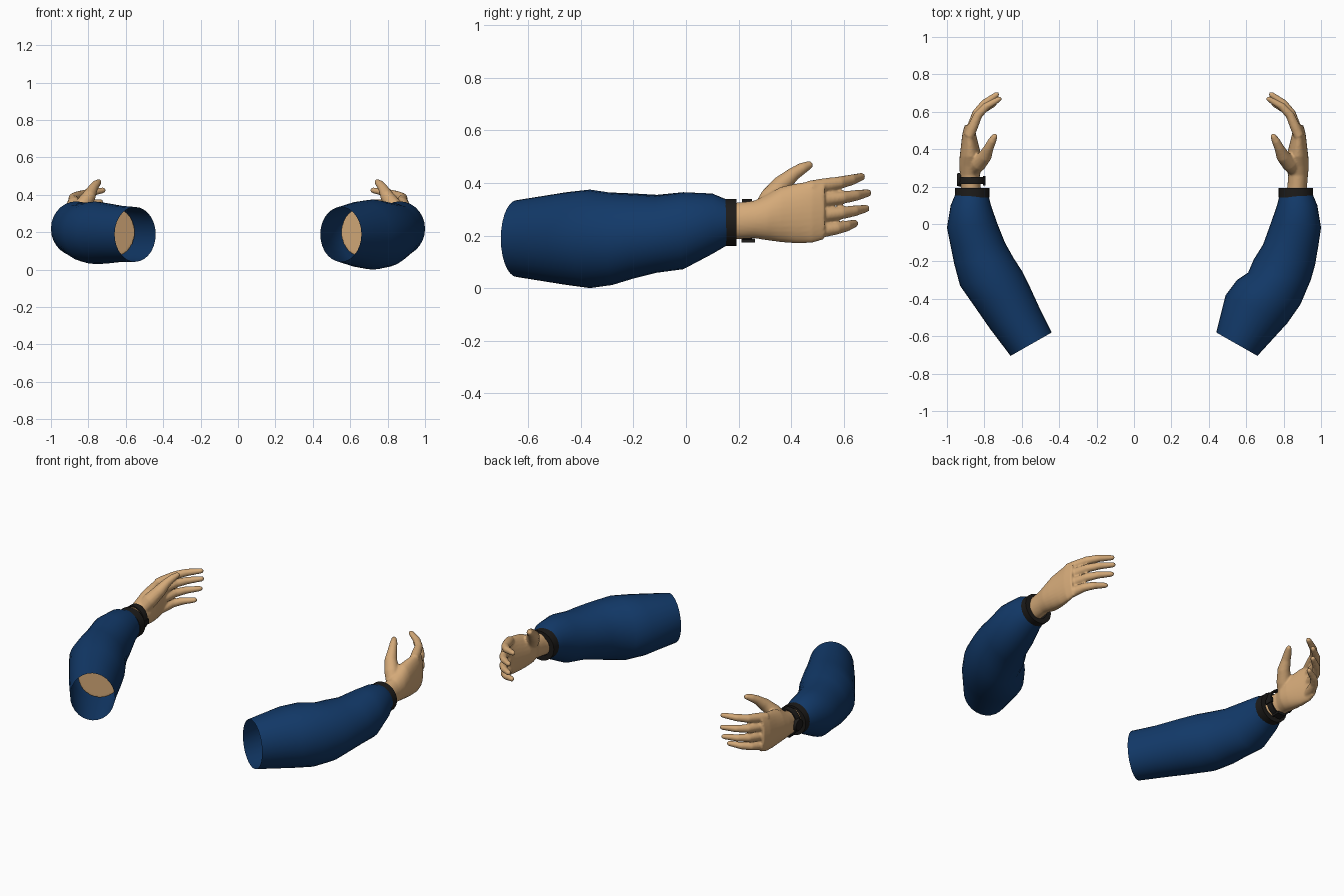
import bpy, bmesh, math
from mathutils import Vector

cube = bpy.data.objects.get("Cube")
if cube:
    bpy.data.objects.remove(cube)


def material(name, rgb):
    m = bpy.data.materials.new(name)
    m.use_nodes = True
    m.diffuse_color = (*rgb, 1)
    m.node_tree.nodes["Principled BSDF"].inputs["Base Color"].default_value = (*rgb, 1)
    return m


BLUE = material("navy cloth", (0.006, 0.041, 0.14))
SKIN = material("skin", (0.66, 0.40, 0.19))
BLACK = material("black strap", (0.012, 0.011, 0.01))


def bridge(bm, rings, caps):
    """Join rings of equal length with quads, and close the ends if asked."""
    rows = [[bm.verts.new(p) for p in ring] for ring in rings]
    n = len(rows[0])
    for a, b in zip(rows, rows[1:]):
        for i in range(n):
            bm.faces.new((a[i], a[(i + 1) % n], b[(i + 1) % n], b[i]))
    if caps:
        bm.faces.new(rows[0])
        bm.faces.new(rows[-1])


def section(inner, outer, low, high, sides=28):
    """Upright oval spanning two plan points and two heights."""
    a, b = Vector((*inner, 0)), Vector((*outer, 0))
    mid, half = (a + b) / 2, (b - a) / 2
    zc, zr = (low + high) / 2, (high - low) / 2
    ring = []
    for i in range(sides):
        t = math.tau * i / sides
        ring.append(mid + half * math.cos(t) + Vector((0, 0, zc + zr * math.sin(t))))
    return ring


def tube(bm, points, radii, sides=14):
    """Rounded tapering tube along a path."""
    pts = [Vector(p) for p in points]
    rings = []
    for i, p in enumerate(pts):
        d = (pts[min(i + 1, len(pts) - 1)] - pts[max(i - 1, 0)]).normalized()
        u = d.cross(Vector((0, 0, 1))).normalized()
        v = u.cross(d)
        steps = [(0, 1)] if i < len(pts) - 1 else [(0, 1), (0.5, 0.87), (0.85, 0.53), (1, 0.15)]
        for ahead, k in steps:
            r = radii[i]
            rings.append([p + d * ahead * r + (u * math.cos(t) + v * math.sin(t)) * r * k
                          for t in (math.tau * j / sides for j in range(sides))])
    bridge(bm, rings, True)


def finish(bm, name, mat, side, angle=50):
    for v in bm.verts:
        v.co.x *= side
    bmesh.ops.recalc_face_normals(bm, faces=bm.faces)
    mesh = bpy.data.meshes.new(name)
    bm.to_mesh(mesh)
    bm.free()
    mesh.materials.append(mat)
    ob = bpy.data.objects.new(name, mesh)
    bpy.context.collection.objects.link(ob)
    bpy.ops.object.select_all(action='DESELECT')
    ob.select_set(True)
    bpy.context.view_layer.objects.active = ob
    bpy.ops.object.shade_smooth_by_angle(angle=math.radians(angle))
    return ob


def block(bm, centre, size):
    made = bmesh.ops.create_cube(bm, size=1)["verts"]
    for v in made:
        v.co = Vector(centre) + Vector([c * s for c, s in zip(v.co, size)])


def band(bm, inner, outer, low, high, depth, thick):
    """Flat strap loop running round the wrist."""
    def ring(dy, cut):
        return section((inner[0] + cut, inner[1] + dy), (outer[0] - cut, outer[1] + dy),
                       low + cut, high - cut)
    bridge(bm, [ring(0, 0), ring(depth, 0), ring(depth, thick), ring(0, thick), ring(0, 0)], False)


# Sleeve sections: inner plan point, outer plan point, bottom, top
opening = [((0.44, -0.58), (0.66, -0.705), 0.042, 0.335)]
lower = [((0.73, 0), (1, -0.02), 0.072, 0.365),
         ((0.765, 0.1), (0.98, 0.1), 0.13, 0.36),
         ((0.78, 0.16), (0.955, 0.16), 0.165, 0.335)]
left_upper = [((0.49, -0.38), (0.82, -0.53), 0.012, 0.365),
              ((0.55, -0.3), (0.89, -0.43), 0, 0.375),
              ((0.61, -0.26), (0.945, -0.3), 0.012, 0.362),
              ((0.64, -0.19), (0.968, -0.22), 0.035, 0.358),
              ((0.69, -0.11), (0.985, -0.12), 0.058, 0.352)]
right_upper = [((0.5, -0.46), (0.77, -0.56), 0.04, 0.342),
               ((0.555, -0.34), (0.86, -0.43), 0.032, 0.355),
               ((0.6, -0.25), (0.93, -0.33), 0.03, 0.364),
               ((0.645, -0.18), (0.962, -0.21), 0.04, 0.36),
               ((0.69, -0.1), (0.98, -0.12), 0.06, 0.355)]

# Forearm, wrist and palm sections
arm = [((0.55, -0.365), (0.76, -0.485), 0.07, 0.33),
       ((0.67, -0.18), (0.93, -0.2), 0.08, 0.32),
       ((0.755, 0), (0.96, 0), 0.12, 0.33),
       ((0.805, 0.13), (0.925, 0.13), 0.185, 0.32),
       ((0.82, 0.2), (0.925, 0.2), 0.186, 0.326),
       ((0.825, 0.26), (0.93, 0.26), 0.19, 0.333),
       ((0.81, 0.31), (0.935, 0.31), 0.182, 0.357),
       ((0.815, 0.36), (0.932, 0.36), 0.175, 0.385),
       ((0.83, 0.42), (0.925, 0.42), 0.17, 0.398),
       ((0.845, 0.48), (0.918, 0.48), 0.172, 0.408),
       ((0.85, 0.52), (0.905, 0.53), 0.185, 0.405)]

# Fingers from index to little: base height, tip height, tip x, tip y
fingers = [(0.382, 0.424, 0.722, 0.668), (0.33, 0.362, 0.735, 0.692),
           (0.272, 0.303, 0.74, 0.685), (0.212, 0.246, 0.748, 0.642)]


def build_hand(word, side):
    bm = bmesh.new()
    bridge(bm, [section(*s) for s in arm], True)
    for base, tip, x, y in fingers:
        path = []
        for k, bow in ((0, 0), (0.22, 0.012), (0.45, 0.024), (0.7, 0.02), (1, 0)):
            path.append((0.882 + (x - 0.882) * k + bow, 0.47 + (y - 0.47) * k + bow,
                         base + (tip - base) * k))
        tube(bm, path, (0.027, 0.027, 0.024, 0.021, 0.015))
    # Thumb with its fleshy base
    tube(bm, [(0.865, 0.29, 0.29), (0.83, 0.325, 0.345), (0.795, 0.365, 0.395),
              (0.775, 0.41, 0.435), (0.758, 0.445, 0.457), (0.745, 0.468, 0.468)],
         (0.04, 0.043, 0.036, 0.026, 0.022, 0.016))
    hand = finish(bm, word + "_arm_and_hand", SKIN, side)
    # Blend the overlapping forms into one skin
    mod = hand.modifiers.new("blend", 'REMESH')
    mod.mode = 'VOXEL'
    mod.voxel_size = 0.006
    mod.use_smooth_shade = True
    soft = hand.modifiers.new("soften", 'SMOOTH')
    soft.factor = 0.5
    soft.iterations = 4


for word, side, upper in (("left", 1, left_upper), ("right", -1, right_upper)):
    bm = bmesh.new()
    bridge(bm, [section(*s) for s in opening + upper + lower], False)
    finish(bm, word + "_sleeve", BLUE, side, 80)

    bm = bmesh.new()
    band(bm, (0.773, 0.143), (0.958, 0.143), 0.16, 0.34, 0.05, 0.03)
    finish(bm, word + "_cuff", BLACK, side)

    build_hand(word, side)

# Wristwatch on the right wrist: strap, case, buckle and keeper
bm = bmesh.new()
band(bm, (0.795, 0.213), (0.938, 0.213), 0.178, 0.34, 0.038, 0.008)
block(bm, (0.866, 0.237, 0.181), (0.055, 0.05, 0.014))
block(bm, (0.8, 0.232, 0.25), (0.014, 0.05, 0.03))
finish(bm, "watch_strap", BLACK, -1, 30)

bm = bmesh.new()
bmesh.ops.create_cone(bm, cap_ends=True, segments=24, radius1=0.038, radius2=0.033, depth=0.02)
for v in bm.verts:
    v.co = Vector((0.936 + v.co.z, 0.237 + v.co.x, 0.258 + v.co.y))
finish(bm, "watch_case", BLACK, -1, 30)
